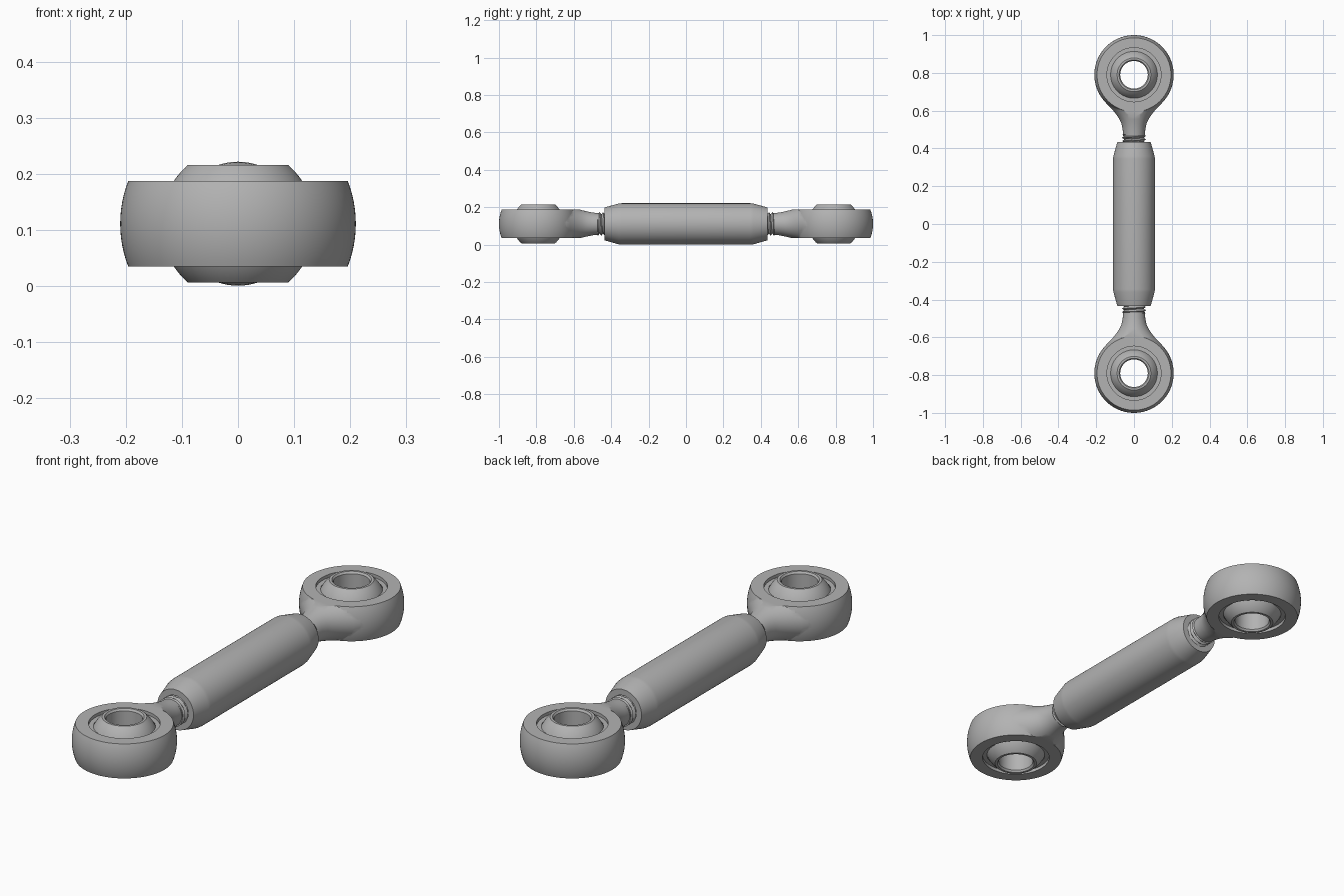
import bpy, bmesh
from math import sin, cos, pi, sqrt, asin, radians
from mathutils import Matrix

cube = bpy.data.objects.get("Cube")
if cube:
    bpy.data.objects.remove(cube)

AXIS_Z = 0.111      # height of the rod axis
EYE_Y = 0.79        # distance of each eye from the middle
EYE_R = 0.21
HALF_T = 0.076      # half thickness of the eye
BALL_R = 0.1375

steel = bpy.data.materials.new("grey steel")
steel.use_nodes = True
grey = (0.45, 0.45, 0.45, 1)
steel.diffuse_color = grey
steel.node_tree.nodes["Principled BSDF"].inputs["Base Color"].default_value = grey


def finish(name, bm):
    bmesh.ops.remove_doubles(bm, verts=bm.verts, dist=1e-5)
    bmesh.ops.recalc_face_normals(bm, faces=bm.faces)
    mesh = bpy.data.meshes.new(name)
    bm.to_mesh(mesh)
    bm.free()
    mesh.materials.append(steel)
    obj = bpy.data.objects.new(name, mesh)
    bpy.context.collection.objects.link(obj)
    return obj


def activate(obj):
    bpy.ops.object.select_all(action='DESELECT')
    obj.select_set(True)
    bpy.context.view_layer.objects.active = obj


def smooth(obj, angle=30):
    activate(obj)
    bpy.ops.object.shade_smooth_by_angle(angle=radians(angle))


def lathe(name, profile, closed=False, steps=72):
    """Spin (radius, height) points about z."""
    bm = bmesh.new()
    vs = [bm.verts.new((r, 0, h)) for r, h in profile]
    edges = [bm.edges.new(pair) for pair in zip(vs, vs[1:])]
    if closed:
        edges.append(bm.edges.new((vs[-1], vs[0])))
    bmesh.ops.spin(bm, geom=vs + edges, cent=(0, 0, 0), axis=(0, 0, 1),
                   angle=2 * pi, steps=steps, use_merge=False)
    return finish(name, bm)


def loft(name, rings):
    """Skin equal-length rings of points and cap both ends."""
    bm = bmesh.new()
    loops = [[bm.verts.new(p) for p in ring] for ring in rings]
    n = len(loops[0])
    for a, b in zip(loops, loops[1:]):
        for i in range(n):
            j = (i + 1) % n
            bm.faces.new((a[i], a[j], b[j], b[i]))
    bm.faces.new(loops[0])
    bm.faces.new(loops[-1])
    return finish(name, bm)


def arc(radius, h0, h1, n):
    """Profile points on a sphere between two heights."""
    a0, a1 = asin(h0 / radius), asin(h1 / radius)
    angles = [a0 + (a1 - a0) * i / n for i in range(n + 1)]
    return [(radius * cos(a), radius * sin(a)) for a in angles]


def boolean(obj, other, operation):
    mod = obj.modifiers.new(operation, 'BOOLEAN')
    mod.operation, mod.object, mod.solver = operation, other, 'EXACT'
    activate(obj)
    bpy.ops.object.modifier_apply(modifier=mod.name)
    bpy.data.objects.remove(other)


# Central tube with tapered ends and a bore for the threads
half = [(0.062, 0.3), (0.062, 0.435), (0.088, 0.435), (0.109, 0.36), (0.1105, 0.345)]
tube = lathe("tube_body", half + [(r, -h) for r, h in reversed(half)], closed=True)
tube.data.transform(Matrix.Rotation(pi / 2, 4, 'X'))
tube.location.z = AXIS_Z
smooth(tube, 25)

# Rod end: bulged eye merged with a flaring neck, then cut flat top and bottom
eye = lathe("rod_end_eye", [(0, -EYE_R)] + arc(EYE_R, -0.2, 0.2, 40) + [(0, EYE_R)], steps=96)
stations = [(-0.325, 0.057, 0.057), (-0.29, 0.060, 0.061), (-0.26, 0.066, 0.067),
            (-0.235, 0.077, 0.073), (-0.21, 0.094, 0.080), (-0.19, 0.110, 0.087),
            (-0.17, 0.129, 0.094), (-0.15, 0.148, 0.102), (-0.12, 0.165, 0.110)]
neck = loft("neck", [[(w * cos(2 * pi * i / 64), y, v * sin(2 * pi * i / 64))
                      for i in range(64)] for y, w, v in stations])
boolean(eye, neck, 'UNION')

bm = bmesh.new()
bmesh.ops.create_cube(bm, size=1, matrix=Matrix.Diagonal((2, 2, 2 * HALF_T, 1)))
boolean(eye, finish("slab", bm), 'INTERSECT')

# Stepped recess and spherical seat for the ball
step = 0.062
seat = ([(0, -0.15), (0.143, -0.15), (0.143, -step)]
        + arc(BALL_R + 0.001, -step, step, 16)
        + [(0.143, step), (0.143, 0.15), (0, 0.15)])
boolean(eye, lathe("seat", seat), 'DIFFERENCE')
smooth(eye)

# Swivel ball with a chamfered through hole
ball = lathe("swivel_ball", [(0.073, -0.096), (0.079, -0.1045)]
             + arc(BALL_R, -0.1045, 0.1045, 24)
             + [(0.079, 0.1045), (0.073, 0.096)], closed=True)
smooth(ball)

# Helical thread between neck and tube
PITCH, SEG = 0.018, 48


def thread_ring(y):
    ring = []
    for i in range(SEG):
        wave = abs(2 * ((y / PITCH + i / SEG) % 1) - 1)
        r = 0.051 + 0.013 * wave
        a = 2 * pi * i / SEG
        ring.append((r * cos(a), y, r * sin(a)))
    return ring


thread = loft("thread", [thread_ring(-0.40 + PITCH * k / 8) for k in range(38)])
smooth(thread, 40)

# Place the back rod end, then repeat it turned round at the front
for part in (eye, ball, thread):
    part.location = (0, EYE_Y, AXIS_Z)
    twin = part.copy()
    twin.location.y = -EYE_Y
    twin.rotation_euler.z = pi
    bpy.context.collection.objects.link(twin)
    twin.name = "front_" + part.name
    part.name = "back_" + part.name
